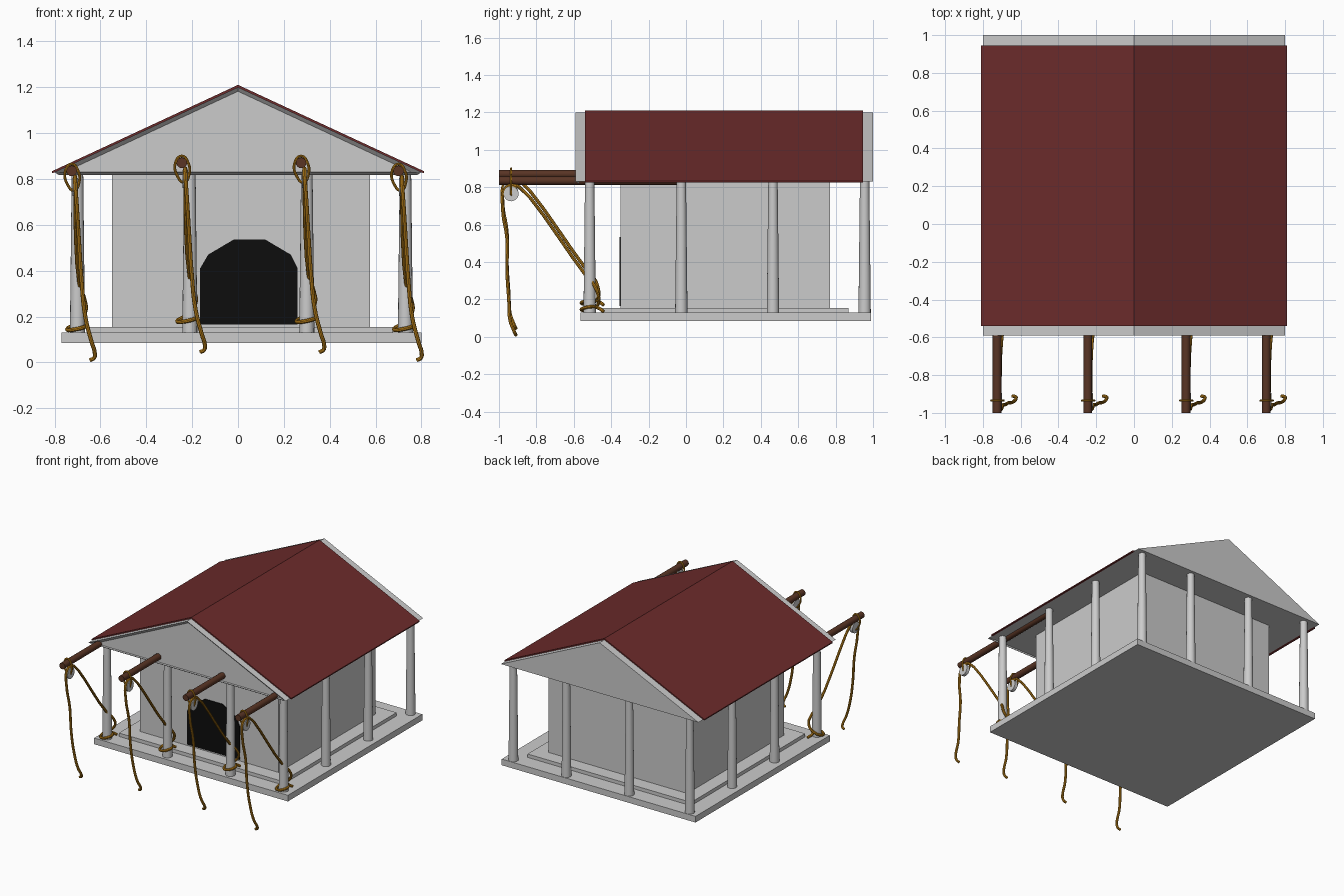
import bpy, bmesh, math
from mathutils import Vector

cube = bpy.data.objects.get("Cube")
if cube:
    bpy.data.objects.remove(cube, do_unlink=True)


def material(name, rgb):
    m = bpy.data.materials.new(name)
    m.use_nodes = True
    m.diffuse_color = (*rgb, 1)
    m.node_tree.nodes["Principled BSDF"].inputs["Base Color"].default_value = (*rgb, 1)
    return m


STONE = material("pale stone", (0.6, 0.6, 0.6))
RED = material("roof red", (0.15, 0.024, 0.024))
BLACK = material("door black", (0.004, 0.004, 0.004))
WOOD = material("beam brown", (0.1, 0.035, 0.018))
ROPE = material("rope gold", (0.5, 0.22, 0.01))


def finish(name, bm, mat, smooth=False):
    bmesh.ops.recalc_face_normals(bm, faces=bm.faces)
    me = bpy.data.meshes.new(name)
    bm.to_mesh(me)
    bm.free()
    me.materials.append(mat)
    ob = bpy.data.objects.new(name, me)
    bpy.context.collection.objects.link(ob)
    if smooth:
        bpy.context.view_layer.objects.active = ob
        bpy.ops.object.select_all(action='DESELECT')
        ob.select_set(True)
        bpy.ops.object.shade_smooth_by_angle(angle=math.radians(40))
    return ob


def prism(name, profile, y0, y1, mat, recess=None):
    """Extrude an x-z outline from y0 to y1, optionally sinking a front panel."""
    bm = bmesh.new()
    front = bm.faces.new([bm.verts.new((x, y0, z)) for x, z in profile])
    moved = bmesh.ops.extrude_face_region(bm, geom=[front], use_keep_orig=True)
    for v in moved["geom"]:
        if isinstance(v, bmesh.types.BMVert):
            v.co.y = y1
    bmesh.ops.recalc_face_normals(bm, faces=bm.faces)
    if recess:
        face = min(bm.faces, key=lambda f: f.calc_center_median().y)
        bmesh.ops.inset_individual(bm, faces=[face], thickness=recess, depth=0)
        for v in face.verts:
            v.co.y += recess
            if v.co.z < 0.9:
                v.co.z -= recess * 0.9
    return finish(name, bm, mat)


def box(name, x0, x1, y0, y1, z0, z1, mat):
    return prism(name, [(x0, z0), (x1, z0), (x1, z1), (x0, z1)], y0, y1, mat)


def rod(name, a, b, r0, r1, mat, sides=16):
    a, b = Vector(a), Vector(b)
    bm = bmesh.new()
    bmesh.ops.create_cone(bm, cap_ends=True, segments=sides, radius1=r0,
                          radius2=r1, depth=(b - a).length)
    turn = (b - a).to_track_quat('Z', 'Y').to_matrix()
    for v in bm.verts:
        v.co = turn @ v.co + (a + b) / 2
    return finish(name, bm, mat, True)


def rope(name, points, origin, radius=0.009, closed=False):
    cu = bpy.data.curves.new(name, 'CURVE')
    cu.dimensions = '3D'
    cu.bevel_depth = radius
    cu.bevel_resolution = 2
    cu.use_fill_caps = True
    cu.resolution_u = 5
    sp = cu.splines.new('BEZIER')
    sp.bezier_points.add(len(points) - 1)
    for bp, p in zip(sp.bezier_points, points):
        bp.co = Vector(p) + Vector(origin)
        bp.handle_left_type = bp.handle_right_type = 'AUTO'
    sp.use_cyclic_u = closed
    tmp = bpy.data.objects.new(name + "_path", cu)
    bpy.context.collection.objects.link(tmp)
    dg = bpy.context.evaluated_depsgraph_get()
    bm = bmesh.new()
    me = bpy.data.meshes.new_from_object(tmp.evaluated_get(dg))
    bm.from_mesh(me)
    bpy.data.objects.remove(tmp, do_unlink=True)
    bpy.data.meshes.remove(me)
    return finish(name, bm, ROPE, True)


# Stepped platform and inner hall
box("platform", -0.77, 0.80, -0.565, 0.99, 0.085, 0.13, STONE)
box("upper_step", -0.65, 0.675, -0.45, 0.87, 0.13, 0.155, STONE)
box("hall", -0.55, 0.575, -0.35, 0.77, 0.155, 0.83, STONE)

# Arched doorway
arch = [(-0.165, 0.165), (0.26, 0.165), (0.26, 0.41), (0.23, 0.47),
        (0.12, 0.535), (-0.02, 0.535), (-0.13, 0.47), (-0.165, 0.41)]
prism("doorway", arch, -0.356, -0.349, BLACK)

# Colonnade around the edge
cols_x = (-0.70, -0.21, 0.30, 0.73)
cols_y = (-0.515, -0.025, 0.465, 0.955)
for i, x in enumerate(cols_x):
    for j, y in enumerate(cols_y):
        if i in (0, 3) or j in (0, 3):
            rod(f"column_{i}_{j}", (x, y, 0.13), (x, y, 0.835), 0.033, 0.025, STONE)

# Gable block with a sunken front panel, and the roof skin over it
prism("gable", [(-0.8, 0.83), (0.8, 0.83), (0, 1.2)], -0.59, 1.0, STONE, 0.018)
for side, label in ((1, "left"), (-1, "right")):
    prism(f"{label}_roof", [(0, 1.197), (0, 1.21), (side * 0.81, 0.834),
                            (side * 0.81, 0.826), (side * 0.795, 0.829)],
          -0.54, 0.945, RED)

# Hoisting beams with pulleys and ropes; coordinates relative to each beam
hanging = [(0.015, -0.90, -0.035), (0.015, -0.935, -0.025), (0.015, -0.968, -0.045),
           (0.022, -0.98, -0.15), (0.032, -0.957, -0.31), (0.043, -0.957, -0.48),
           (0.06, -0.947, -0.64), (0.088, -0.94, -0.75), (0.1, -0.925, -0.79),
           (0.098, -0.915, -0.815), (0.08, -0.91, -0.825)]
slanted = [(0.015, -0.935, -0.025), (0.015, -0.89, -0.035), (0.035, -0.54, -0.5),
           (0.055, -0.49, -0.56), (0.06, -0.47, -0.61), (0.025, -0.47, -0.66),
           (-0.02, -0.51, -0.69), (0.02, -0.56, -0.69), (0.067, -0.52, -0.675),
           (0.03, -0.47, -0.68), (0.05, -0.44, -0.7)]
sling = [(0, 0.0, 0.03), (0.028, 0.0, 0), (0.032, 0.0, -0.05), (0.01, 0.0, -0.085),
         (-0.018, 0.0, -0.06), (-0.028, 0.0, 0)]
for n, (x, z) in enumerate(((-0.725, 0.835), (-0.245, 0.87),
                            (0.275, 0.87), (0.70, 0.835))):
    rod(f"beam_{n}", (x, -1, z), (x, -0.05, z), 0.023, 0.023, WOOD)
    rod(f"pulley_{n}", (x + 0.003, -0.935, z - 0.07), (x + 0.027, -0.935, z - 0.07),
        0.04, 0.04, STONE, 20)
    rope(f"hanging_rope_{n}", hanging, (x, 0, z))
    rope(f"tied_rope_{n}", slanted, (x, 0, z))
    rope(f"sling_{n}", sling, (x, -0.935, z), 0.006, True)
